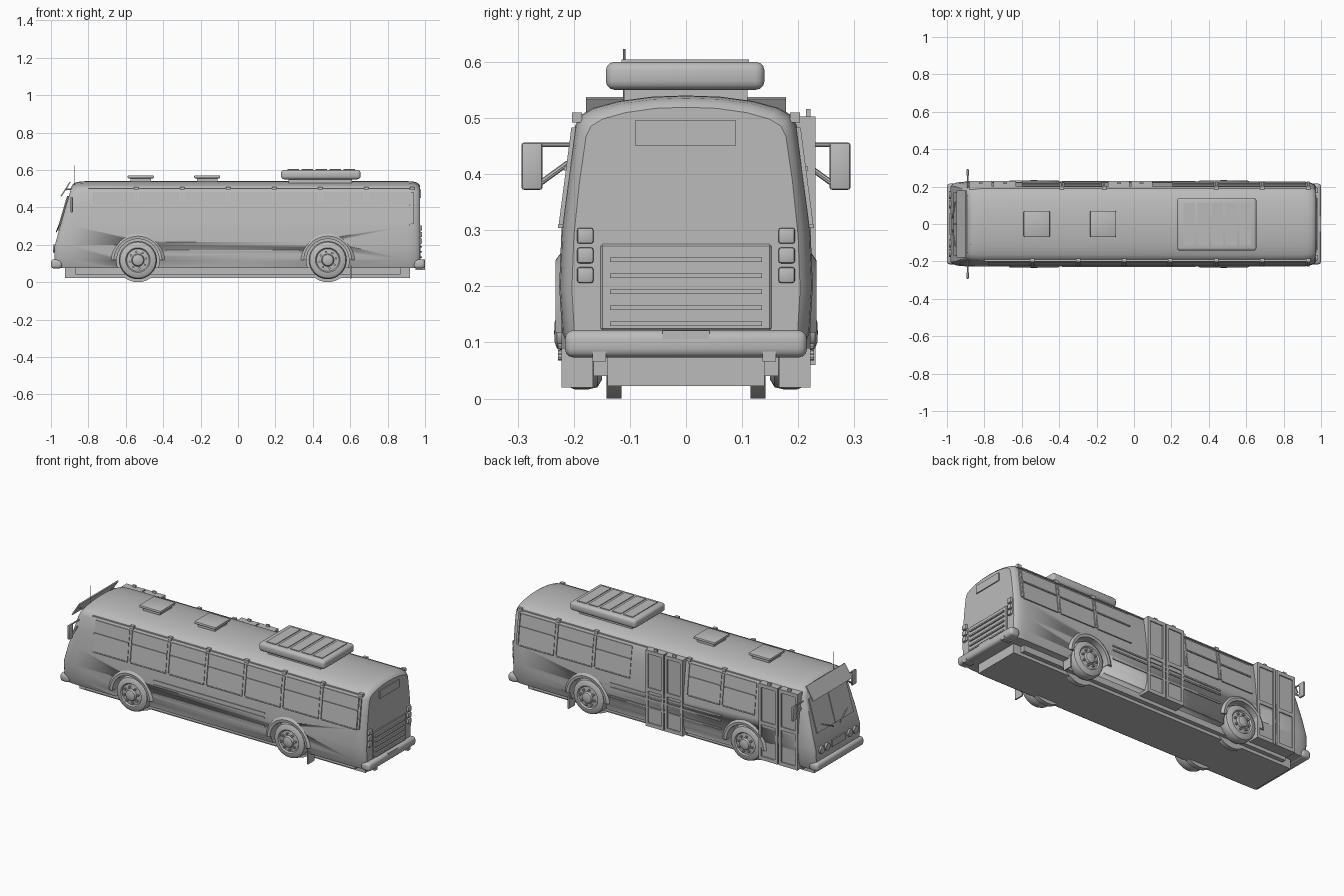
import bpy, bmesh, math
from mathutils import Vector, Matrix

if "Cube" in bpy.data.objects:
    bpy.data.objects.remove(bpy.data.objects["Cube"])

grey = bpy.data.materials.new("light grey")
grey.diffuse_color = (0.5, 0.5, 0.5, 1)
grey.use_nodes = True
grey.node_tree.nodes["Principled BSDF"].inputs["Base Color"].default_value = grey.diffuse_color


def finish(name, bm, smooth=True):
    bmesh.ops.recalc_face_normals(bm, faces=bm.faces[:])
    me = bpy.data.meshes.new(name)
    bm.to_mesh(me)
    bm.free()
    me.materials.append(grey)
    ob = bpy.data.objects.new(name, me)
    bpy.context.collection.objects.link(ob)
    bpy.context.view_layer.objects.active = ob
    bpy.ops.object.select_all(action='DESELECT')
    ob.select_set(True)
    if smooth:
        bpy.ops.object.shade_smooth_by_angle(angle=math.radians(35))
    return ob


def box(name, x0, x1, y0, y1, z0, z1, bevel=0.0, seg=3):
    bm = bmesh.new()
    bmesh.ops.create_cube(bm, size=1)
    for v in bm.verts:
        v.co = Vector(((x0 + x1) / 2 + v.co.x * (x1 - x0), (y0 + y1) / 2 + v.co.y * (y1 - y0),
                       (z0 + z1) / 2 + v.co.z * (z1 - z0)))
    if bevel:
        bmesh.ops.bevel(bm, geom=bm.edges[:], offset=bevel, segments=seg, profile=0.5, affect='EDGES')
    return finish(name, bm)


def slab(name, corners, off):
    """Thin plate through four corners, thickened by an offset vector."""
    bm = bmesh.new()
    a = [bm.verts.new(c) for c in corners]
    b = [bm.verts.new(Vector(c) + Vector(off)) for c in corners]
    bm.faces.new(a)
    bm.faces.new(b)
    for i in range(4):
        j = (i + 1) % 4
        bm.faces.new((a[i], a[j], b[j], b[i]))
    return finish(name, bm, False)


def rod(name, p, q, r, sides=12):
    p, q = Vector(p), Vector(q)
    bm = bmesh.new()
    rot = (q - p).to_track_quat('Z', 'Y').to_matrix().to_4x4()
    bmesh.ops.create_cone(bm, cap_ends=True, segments=sides, radius1=r, radius2=r,
                          depth=(q - p).length, matrix=Matrix.Translation((p + q) / 2) @ rot)
    return finish(name, bm)


# Body outline: half width and height, bottom to roof centre
SEC = [(0.205, 0.075), (0.221, 0.12), (0.226, 0.2), (0.222, 0.3), (0.211, 0.4), (0.198, 0.485),
       (0.188, 0.505), (0.165, 0.518), (0.12, 0.53), (0.06, 0.538), (0, 0.54)]
RING = SEC + [(-y, z) for y, z in SEC[-2::-1]]


def side_y(z):
    for (y0, z0), (y1, z1) in zip(SEC, SEC[1:]):
        if z0 <= z <= z1:
            return y0 + (y1 - y0) * (z - z0) / (z1 - z0)
    return 0


def front_x(z):
    return -0.98 + max(0, z - 0.2) * 0.29


# Body shell lofted front to rear with rounded ends
ENDS = [(0, 0.90, 0.955), (0.008, 0.94, 0.975), (0.022, 0.97, 0.99), (0.045, 0.99, 0.998), (0.075, 1, 1)]
bm = bmesh.new()
rows = []
for front, ends in ((True, ENDS), (False, ENDS[::-1])):
    for d, ys, zs in ends:
        row = []
        for y, z in RING:
            zz = 0.075 + (z - 0.075) * zs
            row.append(bm.verts.new((front_x(zz) + d if front else 0.972 - d, y * ys, zz)))
        rows.append(row)
n = len(RING)
for a, b in zip(rows, rows[1:]):
    for i in range(n):
        bm.faces.new((a[i], a[(i + 1) % n], b[(i + 1) % n], b[i]))
for row in (rows[0], rows[-1]):
    for i in range(n // 2):
        q = [row[i], row[i + 1], row[n - 2 - i], row[n - 1 - i]]
        bm.faces.new(q if q[1] != q[2] else [q[0], q[1], q[3]])
body = finish("body_shell", bm)

# Wheel wells cut from the shell
WHEELS = (-0.535, 0.48)
for x in WHEELS:
    for s in (1, -1):
        cut = rod("well_cutter", (x, s * 0.11, 0.118), (x, s * 0.3, 0.118), 0.115, 40)
        cut.hide_render = True
        m = body.modifiers.new("well", 'BOOLEAN')
        m.operation, m.object, m.solver = 'DIFFERENCE', cut, 'EXACT'
        bpy.context.view_layer.objects.active = body
        bpy.ops.object.modifier_apply(modifier=m.name)
        bpy.data.objects.remove(cut)

# Wheels, hub bolts and arch flares
TYRE = [(0.0, 0.15), (0.085, 0.15), (0.098, 0.158), (0.102, 0.175), (0.102, 0.198), (0.096, 0.212),
        (0.075, 0.222), (0.066, 0.222), (0.06, 0.214), (0.034, 0.217), (0.029, 0.23), (0.018, 0.234), (0, 0.235)]
for x in WHEELS:
    for s in (1, -1):
        bm = bmesh.new()
        vs = [bm.verts.new((x + r, s * y, 0.118)) for r, y in TYRE]
        es = [bm.edges.new(e) for e in zip(vs, vs[1:])]
        bmesh.ops.spin(bm, geom=vs + es, cent=(x, 0, 0.118), axis=(0, 1, 0), angle=math.tau, steps=32)
        bmesh.ops.remove_doubles(bm, verts=bm.verts[:], dist=1e-4)
        finish("wheel", bm)
        rod("inner_tyre", (x, s * 0.115, 0.118), (x, s * 0.142, 0.118), 0.118, 32)
        for k in range(8):
            a = k * math.tau / 8 + 0.2
            bx, bz = x + 0.045 * math.cos(a), 0.118 + 0.045 * math.sin(a)
            rod("wheel_bolt", (bx, s * 0.21, bz), (bx, s * 0.228, bz), 0.006, 8)
        bm = bmesh.new()
        prof = [(0.113, 0.19), (0.113, 0.231), (0.128, 0.233), (0.143, 0.222), (0.143, 0.19)]
        vs = [bm.verts.new((x + r, s * y, 0.118)) for r, y in prof]
        es = [bm.edges.new((vs[i], vs[(i + 1) % 5])) for i in range(5)]
        bmesh.ops.spin(bm, geom=vs + es, cent=(x, 0, 0.118), axis=(0, 1, 0), angle=-math.pi, steps=24)
        bmesh.ops.holes_fill(bm, edges=bm.edges[:], sides=6)
        finish("wheel_arch", bm)
    rod("axle", (x, -0.15, 0.118), (x, 0.15, 0.118), 0.02)
for s in (1, -1):
    box("mud_flap", 0.60, 0.608, *sorted((s * 0.166, s * 0.222)), 0.02, 0.09)

# Underfloor chassis
box("chassis", -0.925, 0.92, -0.14, 0.14, 0.022, 0.08)
box("chassis_side_rail", -0.87, 0.87, -0.165, 0.165, 0.04, 0.078)


def side_plate(name, x0, x1, z0, z1, s, t):
    slab(name, [(x0, s * (side_y(z0) - 0.002), z0), (x1, s * (side_y(z0) - 0.002), z0),
                (x1, s * (side_y(z1) - 0.002), z1), (x0, s * (side_y(z1) - 0.002), z1)], (0, s * t, 0))


# Side windows, pillars and trim
PITCH, X0 = 0.246, -0.79
for s, spans in ((-1, [(X0 + PITCH * k, X0 + PITCH * (k + 1)) for k in range(7)]),
                 (1, [(-0.61, -0.385), (-0.385, -0.16)] + [(X0 + PITCH * k, X0 + PITCH * (k + 1)) for k in (4, 5, 6)])):
    for a, b in spans:
        side_plate("side_window", a + 0.012, b - 0.012, 0.31, 0.483, s, 0.006)
        side_plate("window_bar", a + 0.012, b - 0.012, 0.406, 0.414, s, 0.01)
        side_plate("window_sill", a + 0.012, b - 0.012, 0.304, 0.31, s, 0.009)
        side_plate("window_pillar", b - 0.006, b + 0.006, 0.31, 0.483, s, 0.008)
        box("gutter_clip", b - 0.012, b + 0.012, *sorted((s * 0.185, s * 0.203)), 0.492, 0.51)
    box("roof_gutter", -0.8, 0.93, *sorted((s * 0.185, s * 0.2)), 0.495, 0.501)
    for z in (0.165, 0.215, 0.24):
        a, b = WHEELS[0] + 0.15, WHEELS[1] - 0.15
        side_plate("rub_rail", a, b, z, z + 0.008, s, 0.007)

# Double-leaf doors
for a, b in ((-0.88, -0.63), (-0.14, 0.10)):
    mid = (a + b) / 2
    for p, q in ((a, mid - 0.004), (mid + 0.004, b)):
        box("door_leaf", p, q, 0.185, 0.224, 0.06, 0.503)
        for e, f in ((p, p + 0.016), (q - 0.016, q)):
            box("door_stile", e, f, 0.22, 0.231, 0.06, 0.503)
        for z in (0.06, 0.265, 0.482):
            box("door_rail", p, q, 0.22, 0.23, z, z + 0.021)
    for x in (a + 0.06, b - 0.06):
        box("door_hinge", x - 0.01, x + 0.01, 0.214, 0.222, 0.5, 0.516)
    box("door_step", a, b, 0.15, 0.222, 0.06, 0.08)

# Bumpers, over-riders and number plate
for name, x0, x1 in (("rear_bumper", 0.94, 1.0), ("front_bumper", -1.0, -0.94)):
    box(name, x0, x1, -0.216, 0.216, 0.073, 0.122, 0.016)
for y in (-0.155, 0.148):
    box("bumper_bracket", 0.95, 1.0, y - 0.012, y + 0.012, 0.066, 0.084)
box("number_plate", 0.99, 1.0, -0.042, 0.042, 0.09, 0.121)

# Rear grille, lamps and window
box("engine_cover", 0.96, 0.977, -0.152, 0.152, 0.122, 0.275, 0.003, 1)
for i in range(5):
    z = 0.133 + 0.0285 * i
    box("grille_bar", 0.97, 0.985, -0.135, 0.135, z - 0.004, z + 0.004)
box("rear_window", 0.965, 0.978, -0.09, 0.088, 0.45, 0.496)
for s in (1, -1):
    for z in (0.22, 0.255, 0.29):
        box("tail_lamp", 0.955, 0.985, *sorted((s * 0.165, s * 0.194)), z - 0.014, z + 0.014, 0.004, 2)


def nose_plate(name, y0, y1, z0, z1, t):
    slab(name, [(front_x(z0) + 0.003, y0, z0), (front_x(z0) + 0.003, y1, z0),
                (front_x(z1) + 0.003, y1, z1), (front_x(z1) + 0.003, y0, z1)], (-t, 0, 0))


# Windscreen, wipers, headlamps and sun visor
nose_plate("windscreen", -0.168, 0.168, 0.275, 0.46, 0.009)
nose_plate("windscreen_post", -0.004, 0.004, 0.275, 0.46, 0.013)
nose_plate("front_grille", -0.06, 0.06, 0.16, 0.2, 0.009)
for s in (1, -1):
    rod("wiper", (-0.972, s * 0.03, 0.268), (-0.955, s * 0.12, 0.31), 0.003, 8)
    for y in (0.105, 0.155):
        rod("headlamp", (-0.97, s * y, 0.18), (-0.99, s * y, 0.18), 0.021, 20)
    rod("visor_arm", (-0.88, s * 0.15, 0.5), (-0.92, s * 0.15, 0.495), 0.004, 8)
slab("sun_visor", [(-0.948, -0.178, 0.462), (-0.948, 0.178, 0.462), (-0.9, 0.178, 0.537), (-0.9, -0.178, 0.537)],
     (0.006, 0, -0.003))

# Door mirrors on arms
for s in (1, -1):
    box("mirror", -0.895, -0.883, *sorted((s * 0.256, s * 0.293)), 0.372, 0.456, 0.004, 2)
    rod("mirror_arm", (-0.889, s * 0.19, 0.452), (-0.889, s * 0.26, 0.452), 0.004, 8)
    rod("mirror_strut", (-0.889, s * 0.258, 0.385), (-0.889, s * 0.21, 0.42), 0.005, 8)

# Roof hatches, cooling unit and aerial
for x in (-0.52, -0.165):
    box("roof_hatch", x - 0.07, x + 0.07, -0.07, 0.07, 0.555, 0.571, 0.006, 2)
    box("hatch_neck", x - 0.055, x + 0.055, -0.055, 0.055, 0.53, 0.558)
box("cooling_unit", 0.23, 0.655, -0.143, 0.14, 0.55, 0.6, 0.016)
box("cooling_base", 0.27, 0.61, -0.11, 0.11, 0.525, 0.555)
for i in range(5):
    x = 0.295 + 0.075 * i
    box("cooling_rib", x - 0.03, x + 0.03, -0.115, 0.112, 0.597, 0.604)
rod("aerial", (-0.875, -0.11, 0.52), (-0.875, -0.11, 0.623), 0.002, 8)
